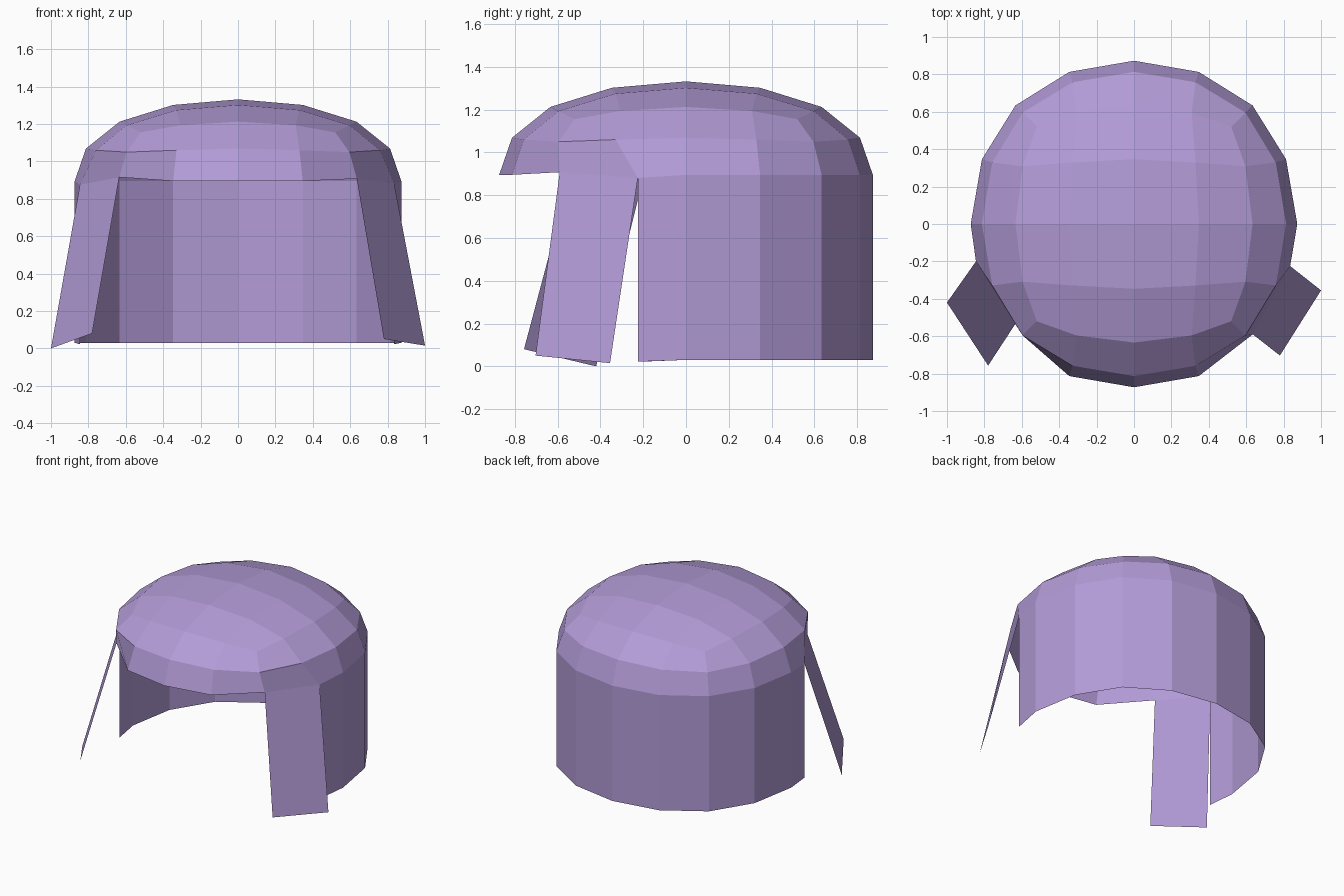
import bpy, bmesh
from mathutils import Vector

if "Cube" in bpy.data.objects:
    bpy.data.objects.remove(bpy.data.objects["Cube"])

RIM_Z, RADIUS, HEM_Z = 0.895, 0.873, 0.03

# Rounded cube used as the base of the cap
bpy.ops.mesh.primitive_cube_add(size=2)
hair = bpy.context.object
hair.name = hair.data.name = "bobbed_hair"
sub = hair.modifiers.new("round", "SUBSURF")
sub.levels = 2
bpy.ops.object.modifier_apply(modifier=sub.name)

bm = bmesh.new()
bm.from_mesh(hair.data)
size = max(v.co.x for v in bm.verts)

# Keep the upper half and flatten it into a dome
bmesh.ops.delete(bm, geom=[v for v in bm.verts if v.co.z < -0.01], context="VERTS")
k = RADIUS / size
for v in bm.verts:
    v.co = Vector((v.co.x * k, v.co.y * k, v.co.z * k * 0.5 + RIM_Z))
rim = [v for v in bm.verts if abs(v.co.z - RIM_Z) < 0.005]


def nearest(x, y):
    return min(rim, key=lambda v: (v.co.xy - Vector((x, y))).length)


# Rim points where each side lock hangs: front corner, rear corner
corners = {s: (nearest(s * 0.63, -0.63), nearest(s * 0.81, -0.35)) for s in (-1, 1)}
back_edges = [e for e in bm.edges if e.is_boundary
              and all(v.co.y > -0.4 for v in e.verts)]

shapes = {  # front top, rear top, front tip, rear tip
    -1: ((-0.635, -0.535, 0.915), (-0.845, -0.20, 0.875),
         (-0.78, -0.757, 0.08), (-1.0, -0.42, 0.0)),
    1: ((0.635, -0.59, 0.907), (0.835, -0.225, 0.88),
        (0.78, -0.703, 0.05), (1.0, -0.355, 0.015)),
}
for side, (front, rear) in corners.items():
    front.co, rear.co = Vector(shapes[side][0]), Vector(shapes[side][1])

# Back curtain dropped from the rim
new = bmesh.ops.extrude_edge_only(bm, edges=back_edges)["geom"]
for v in new:
    if isinstance(v, bmesh.types.BMVert):
        v.co.z = HEM_Z if v.co.y > -0.1 else HEM_Z - 0.008

# Side locks flaring outward
for side, (front, rear) in corners.items():
    tip_f, tip_r = (bm.verts.new(p) for p in shapes[side][2:])
    bm.faces.new((front, rear, tip_r, tip_f))

bmesh.ops.recalc_face_normals(bm, faces=bm.faces)
for f in bm.faces:
    f.smooth = False
bm.to_mesh(hair.data)
bm.free()

# Lilac colour
mat = bpy.data.materials.new("lilac")
mat.diffuse_color = (0.45, 0.33, 0.68, 1)
mat.use_nodes = True
mat.node_tree.nodes["Principled BSDF"].inputs["Base Color"].default_value = mat.diffuse_color
hair.data.materials.clear()
hair.data.materials.append(mat)
